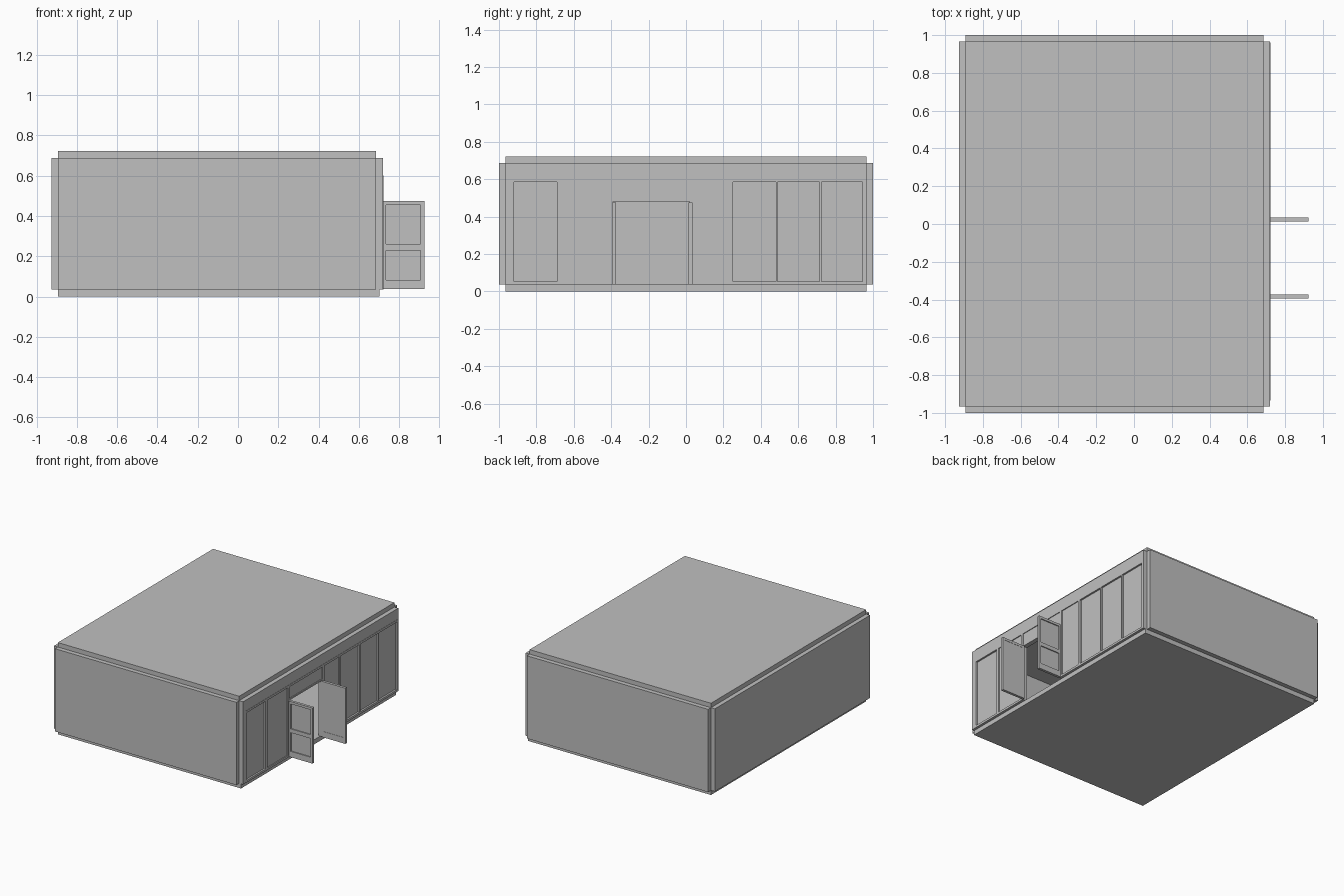
import bpy, bmesh

if "Cube" in bpy.data.objects:
    bpy.data.objects.remove(bpy.data.objects["Cube"])

GREY = (0.53, 0.53, 0.53, 1)
grey = bpy.data.materials.new("plain grey")
grey.use_nodes = True
grey.diffuse_color = GREY
grey.node_tree.nodes["Principled BSDF"].inputs["Base Color"].default_value = GREY


def boxes(name, *ranges):
    """One object made of boxes, each given as (x0, x1, y0, y1, z0, z1)."""
    bm = bmesh.new()
    for x0, x1, y0, y1, z0, z1 in ranges:
        for v in bmesh.ops.create_cube(bm, size=1)["verts"]:
            v.co = (x1 if v.co.x > 0 else x0,
                    y1 if v.co.y > 0 else y0,
                    z1 if v.co.z > 0 else z0)
    mesh = bpy.data.meshes.new(name)
    bm.to_mesh(mesh)
    bm.free()
    mesh.materials.append(grey)
    obj = bpy.data.objects.new(name, mesh)
    bpy.context.collection.objects.link(obj)


# Shell: slabs that meet edge to edge, leaving notched corners
X0, X1, Y, T = -0.893, 0.686, 0.965, 0.034
Z0, Z1 = 0.036, 0.687
XO = X1 + T
boxes("floor", (X0, 0.702, -Y, Y, 0, Z0))
boxes("ceiling", (X0, X1, -Y, Y, Z1, 0.722))
boxes("front_wall", (X0, X1, -1, -Y, Z0, Z1))
boxes("back_wall", (X0, X1, Y, 1, Z0, Z1))
boxes("left_wall", (X0 - T, X0, -Y, Y, Z0, Z1))

# Glazed wall: header and ends, then a slightly proud frame of rails and posts
bays = [(-0.92, -0.69), (-0.665, -0.41), (-0.39, 0.02), (0.045, 0.23),
        (0.25, 0.48), (0.49, 0.715), (0.725, 0.945)]
DOOR = bays[2]
windows = [bay for bay in bays if bay != DOOR]
SILL, HEAD, TOP, DOOR_TOP = 0.053, 0.585, 0.602, 0.48
YA, YB = -0.935, 0.96
XF = XO + 0.002
boxes("right_wall", (X1, XO, -Y, Y, TOP, Z1),
      (X1, XO, -Y, YA, Z0, TOP), (X1, XO, YB, Y, Z0, TOP))
edges = [YA] + [y for bay in bays for y in bay] + [YB]
boxes("window_frame", (X1, XF, YA, YB, HEAD, TOP),
      *[(X1, XF, a, b, Z0, HEAD) for a, b in zip(edges[::2], edges[1::2])],
      *[(X1, XF, a, b, Z0, SILL) for a, b in windows])
# The panes beside the doorway sit nearer the surface
boxes("window_panes", *[(0.698, 0.715 if -0.67 < a < 0.1 else 0.708,
                         a, b, SILL, HEAD) for a, b in windows])
boxes("transom_pane", (0.698, 0.716, *DOOR, DOOR_TOP + 0.012, HEAD))
boxes("doorway_lintel", (X1, XF, *DOOR, DOOR_TOP, DOOR_TOP + 0.012))

# Two open door leaves: panelled on the outward side, nearly flush on the other
XA, XB, ZA, ZB = 0.722, 0.925, 0.037, 0.475
PA, PB = 0.735, 0.907
for name, y0, y1, front_inset, back_inset in (
        ("front_door", -0.394, -0.373, 0.008, 0.002),
        ("back_door", 0.013, 0.034, 0.002, 0.008)):
    boxes(name + "_frame",
          (XA, PA, y0, y1, ZA, ZB), (PB, XB, y0, y1, ZA, ZB),
          (PA, PB, y0, y1, ZA, 0.083), (PA, PB, y0, y1, 0.456, ZB))
    # Middle rail shows on the panelled side only
    py0, py1 = y0 + front_inset, y1 - back_inset
    rail = (y0, py1) if front_inset > back_inset else (py0, y1)
    boxes(name + "_mid_rail", (PA, PB, *rail, 0.23, 0.26))
    boxes(name + "_panels", (PA, PB, py0, py1, 0.083, 0.23),
          (PA, PB, py0, py1, 0.26, 0.456))
